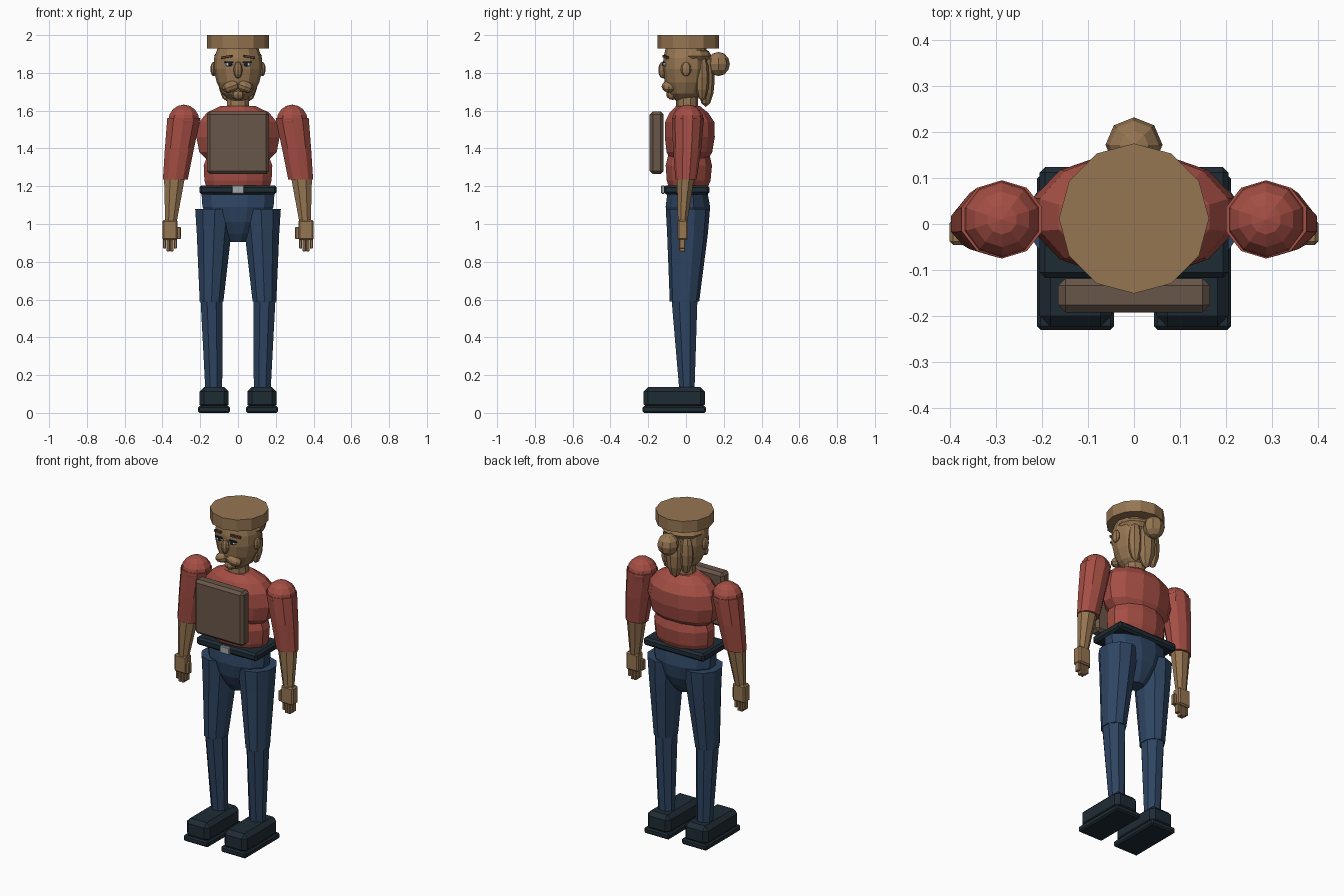
import bpy, bmesh, math
from mathutils import Matrix, Euler

if "Cube" in bpy.data.objects:
    bpy.data.objects.remove(bpy.data.objects["Cube"])


def material(name, rgb):
    m = bpy.data.materials.new(name)
    lin = [((c / 255 + 0.055) / 1.055) ** 2.4 for c in rgb]
    m.diffuse_color = (*lin, 1)
    m.use_nodes = True
    m.node_tree.nodes["Principled BSDF"].inputs["Base Color"].default_value = m.diffuse_color
    return m


SKIN = material("tan", (150, 118, 82))
SHIRT = material("red", (164, 78, 68))
JEANS = material("blue", (46, 69, 98))
LEATHER = material("dark_slate", (30, 43, 52))
BOX = material("grey_brown", (105, 86, 73))
METAL = material("silver", (165, 170, 172))
WHITE = material("eye_white", (205, 212, 218))
DARK = material("eye_dark", (28, 36, 52))
BROW = material("brow_brown", (86, 64, 44))


def finish(name, bm, mat):
    bmesh.ops.recalc_face_normals(bm, faces=bm.faces)
    me = bpy.data.meshes.new(name)
    bm.to_mesh(me)
    bm.free()
    me.materials.append(mat)
    ob = bpy.data.objects.new(name, me)
    bpy.context.collection.objects.link(ob)
    return ob


def loft(name, rings, n, mat, turn=0.0):
    """Closed tube through elliptical rings (z, cx, cy, rx, ry)."""
    bm = bmesh.new()
    loops = []
    for z, cx, cy, rx, ry in rings:
        angles = [2 * math.pi * (i + turn) / n for i in range(n)]
        loops.append([bm.verts.new((cx + rx * math.sin(a), cy + ry * math.cos(a), z)) for a in angles])
    for a, b in zip(loops, loops[1:]):
        for i in range(n):
            j = (i + 1) % n
            bm.faces.new((a[i], a[j], b[j], b[i]))
    bm.faces.new(loops[0])
    bm.faces.new(loops[-1])
    return finish(name, bm, mat)


def box(name, lo, hi, mat, bevel=0.0, segments=1):
    bm = bmesh.new()
    size = [h - l for l, h in zip(lo, hi)]
    mid = [(h + l) / 2 for l, h in zip(lo, hi)]
    bmesh.ops.create_cube(bm, size=1, matrix=Matrix.LocRotScale(mid, None, size))
    if bevel:
        bmesh.ops.bevel(bm, geom=bm.edges[:], offset=bevel, segments=segments, affect='EDGES')
    return finish(name, bm, mat)


def ball(name, loc, radii, mat, seg=8, rings=6, rot=(0, 0, 0)):
    bm = bmesh.new()
    bmesh.ops.create_uvsphere(bm, u_segments=seg, v_segments=rings, radius=1,
                              matrix=Matrix.LocRotScale(loc, Euler(rot), radii))
    return finish(name, bm, mat)


# Head, neck and cap
loft("neck", [(1.58, 0, 0.005, .064, .06), (1.72, 0, 0.005, .058, .056)], 10, SKIN)
loft("head", [(1.655, 0, -.005, .045, .05), (1.69, 0, -.005, .084, .085), (1.75, 0, -.003, .113, .11),
              (1.82, 0, 0, .13, .122), (1.88, 0, 0, .126, .12), (1.94, 0, 0, .105, .105)], 12, SKIN)
loft("cap", [(1.93, 0, .012, .163, .163), (2.0, 0, .012, .163, .163)], 12, SKIN)

# Face
ball("nose", (0, -.122, 1.815), (.024, .025, .045), SKIN)
ball("chin_tuft", (0, -.07, 1.685), (.035, .035, .028), SKIN)
for s, side in ((1, "left"), (-1, "right")):
    ball(side + "_ear", (s * .13, 0, 1.82), (.016, .028, .038), SKIN)
    ball(side + "_moustache", (s * .036, -.092, 1.728), (.05, .037, .03), SKIN, rot=(0, s * .35, 0))
    ball(side + "_eye", (s * .047, -.112, 1.845), (.022, .012, .011), WHITE)
    ball(side + "_pupil", (s * .042, -.121, 1.845), (.010, .006, .010), DARK)
    lid = box(side + "_eyelid", (-.024, -.005, -.004), (.024, .005, .004), DARK)
    lid.location = (s * .047, -.118, 1.856)
    brow = box(side + "_brow", (-.03, -.007, -.006), (.03, .007, .006), BROW)
    brow.location = (s * .06, -.108, 1.885)
    brow.rotation_euler = (0, s * .15, s * .35)

# Hair
ball("hair_cap", (0, .03, 1.89), (.127, .105, .05), SKIN, 12)
ball("hair_bun", (0, .172, 1.847), (.062, .06, .064), SKIN)
ball("back_lock", (0, .105, 1.765), (.055, .047, .145), SKIN)
for s, side in ((1, "left"), (-1, "right")):
    ball(side + "_lock", (s * .06, .085, 1.775), (.045, .038, .125), SKIN)

# Torso
loft("abdomen", [(1.19, 0, .012, .172, .105), (1.23, 0, .014, .184, .12), (1.31, 0, .015, .188, .127),
                 (1.37, 0, .015, .165, .112)], 12, SHIRT, .5)
loft("chest", [(1.335, 0, .015, .165, .1), (1.38, 0, .018, .212, .125), (1.46, 0, .02, .228, .137),
               (1.54, 0, .02, .212, .135), (1.59, 0, .015, .17, .105), (1.625, 0, .01, .095, .065)],
     12, SHIRT, .5)
box("chest_pack", (-.165, -.192, 1.265), (.165, -.118, 1.595), BOX, .016)

# Belt and hips
box("belt", (-.205, -.117, 1.157), (.205, .124, 1.205), LEATHER, .012)
box("belt_buckle", (-.032, -.132, 1.16), (.032, -.112, 1.204), METAL, .004)
loft("pelvis", [(.905, 0, .01, .05, .05), (.95, 0, .01, .095, .08), (1.01, 0, .01, .15, .108),
                (1.09, 0, .01, .195, .122), (1.165, 0, .008, .2, .11)], 12, JEANS, .5)

for s, side in ((1, "left"), (-1, "right")):
    # Arms
    ball(side + "_shoulder", (s * .287, .01, 1.545), (.087, .085, .087), SHIRT, 10, 8)
    loft(side + "_sleeve", [(1.235, s * .332, 0, .069, .056), (1.40, s * .31, .006, .081, .075),
                            (1.56, s * .287, .01, .092, .085)], 10, SHIRT)
    loft(side + "_forearm", [(1.01, s * .355, -.018, .033, .027), (1.25, s * .336, -.002, .06, .05)], 8, SKIN, .5)
    # Hands
    x = s * .36
    box(side + "_palm", (x - .041, -.046, .915), (x + .041, .01, 1.022), SKIN, .008)
    for i in range(4):
        fx = x + (i - 1.5) * .019
        tip = .855 if i in (1, 2) else .87
        box(f"{side}_finger_{i + 1}", (fx - .0085, -.036, tip), (fx + .0085, -.004, .925), SKIN, .003)
    tx = s * .313
    box(side + "_thumb", (tx - .011, -.042, .92), (tx + .011, -.014, .985), SKIN, .004)
    # Legs
    loft(side + "_thigh", [(.59, s * .14, -.008, .066, .078), (.95, s * .127, .008, .096, .108),
                           (1.08, s * .122, .01, .11, .117)], 10, JEANS)
    loft(side + "_shin", [(.11, s * .128, .005, .048, .043), (.60, s * .14, -.008, .063, .074)], 8, JEANS, .5)
    # Shoes
    x = s * .127
    box(side + "_shoe", (x - .078, -.224, .02), (x + .078, .1, .136), LEATHER, .024)
    box(side + "_sole", (x - .084, -.23, 0), (x + .084, .106, .036), LEATHER, .008)
